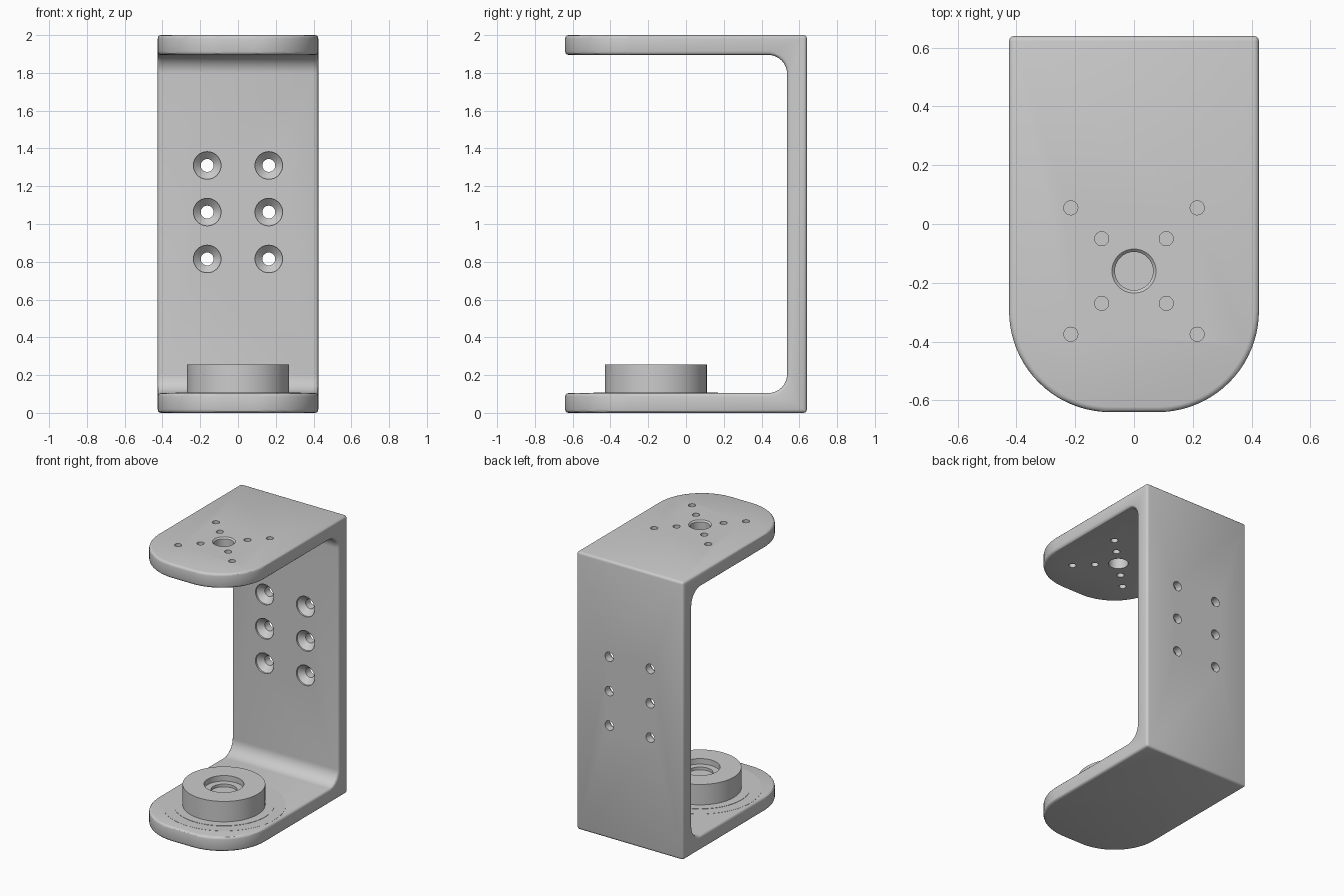
import bpy, bmesh
from math import pi, cos, sin
from mathutils import Matrix, Vector

cube = bpy.data.objects.get("Cube")
if cube:
    bpy.data.objects.remove(cube, do_unlink=True)

grey = bpy.data.materials.new("matte grey")
grey.use_nodes = True
grey.diffuse_color = (0.6, 0.6, 0.6, 1)
grey.node_tree.nodes["Principled BSDF"].inputs["Base Color"].default_value = (0.6, 0.6, 0.6, 1)

HALF_W, HALF_D, HEIGHT, THICK = 0.425, 0.64, 2.0, 0.105
PIVOT_Y = -0.16


def make_object(name, bm):
    bmesh.ops.recalc_face_normals(bm, faces=bm.faces)
    mesh = bpy.data.meshes.new(name)
    bm.to_mesh(mesh)
    bm.free()
    mesh.materials.append(grey)
    obj = bpy.data.objects.new(name, mesh)
    bpy.context.collection.objects.link(obj)
    return obj


def arc(cx, cy, r, start, end, n=20):
    angles = [start + (end - start) * i / n for i in range(n + 1)]
    return [(cx + r * cos(a), cy + r * sin(a)) for a in angles]


def extrude(name, points, depth):
    bm = bmesh.new()
    face = bm.faces.new([bm.verts.new(p) for p in points])
    moved = bmesh.ops.extrude_face_region(bm, geom=[face])["geom"]
    bmesh.ops.translate(bm, vec=depth, verts=[v for v in moved if isinstance(v, bmesh.types.BMVert)])
    return make_object(name, bm)


def lathe(bm, profile, matrix, steps=64):
    """Revolve a closed (radius, height) profile about local z."""
    rings = []
    for i in range(steps):
        a = 2 * pi * i / steps
        rings.append([bm.verts.new(matrix @ Vector((r * cos(a), r * sin(a), z))) for r, z in profile])
    for i in range(steps):
        one, two = rings[i], rings[(i + 1) % steps]
        for j in range(len(profile) - 1):
            bm.faces.new((one[j], two[j], two[j + 1], one[j + 1]))
    bm.faces.new([r[0] for r in rings])
    bm.faces.new([r[-1] for r in rings])


def boolean(obj, cutter, operation):
    mod = obj.modifiers.new(operation.title(), "BOOLEAN")
    mod.operation, mod.object, mod.solver = operation, cutter, "EXACT"
    cutter.hide_render = True


def finish(obj):
    """Bake the modifiers and smooth the curved faces."""
    bpy.ops.object.select_all(action="DESELECT")
    obj.select_set(True)
    bpy.context.view_layer.objects.active = obj
    bpy.ops.object.convert(target="MESH")
    bpy.ops.object.shade_smooth_by_angle(angle=pi / 6)


# C-shaped side profile with filleted inner corners
wall, fillet = HALF_D - THICK, 0.1
low, high = THICK, HEIGHT - THICK
side = [(-0.8, 0), (HALF_D, 0), (HALF_D, HEIGHT), (-0.8, HEIGHT), (-0.8, high)]
side += arc(wall - fillet, high - fillet, fillet, pi / 2, 0, 12)
side += arc(wall - fillet, low + fillet, fillet, 0, -pi / 2, 12)
side += [(-0.8, low)]
bracket = extrude("bracket", [(-0.6, y, z) for y, z in side], (1.2, 0, 0))

# Plan outline with rounded front corners
corner = 0.345
plan = [(HALF_W, 0.8), (-HALF_W, 0.8)]
plan += arc(corner - HALF_W, corner - HALF_D, corner, pi, 1.5 * pi)
plan += arc(HALF_W - corner, corner - HALF_D, corner, 1.5 * pi, 2 * pi)
outline = extrude("outline_cutter", [(x, y, -0.5) for x, y in plan], (0, 0, 3))
boolean(bracket, outline, "INTERSECT")

# Softened edges
bevel = bracket.modifiers.new("Soft edges", "BEVEL")
bevel.width, bevel.segments = 0.018, 3
bevel.limit_method, bevel.angle_limit = "ANGLE", pi / 6
bevel.use_clamp_overlap = False

# Holes in the upper plate
bm = bmesh.new()
centre = Matrix.Translation((0, PIVOT_Y, HEIGHT))
lathe(bm, [(0.065, -0.2), (0.065, -0.01), (0.075, 0), (0.075, 0.1)], centre)
for reach in (0.11, 0.215):
    for sx in (-1, 1):
        for sy in (-1, 1):
            spot = Matrix.Translation((sx * reach, PIVOT_Y + sy * reach, HEIGHT))
            lathe(bm, [(0.024, -0.2), (0.024, 0.1)], spot, 24)

# Countersunk screw holes in the back wall
for x in (-0.163, 0.163):
    for z in (0.815, 1.063, 1.31):
        spot = Matrix.Translation((x, wall, z)) @ Matrix.Rotation(-pi / 2, 4, "X")
        lathe(bm, [(0.073, -0.1), (0.073, 0.012), (0.034, 0.05), (0.034, 0.3)], spot, 32)
holes = make_object("hole_cutter", bm)
boolean(bracket, holes, "DIFFERENCE")
finish(bracket)
for cutter in (outline, holes):
    bpy.data.objects.remove(cutter, do_unlink=True)

# Pivot boss with a stepped recess, and thin rings around its foot
base = Matrix.Translation((0, PIVOT_Y, THICK))
parts = {
    "pivot_boss": [(0.27, -0.02), (0.27, 0.15), (0.13, 0.15), (0.13, 0.11), (0.085, 0.11), (0.085, 0.09)],
    "inner_ring": [(0.33, -0.01), (0.33, 0.003)],
    "outer_ring": [(0.405, -0.01), (0.405, 0.001)],
}
for name, profile in parts.items():
    bm = bmesh.new()
    lathe(bm, profile, base, 96)
    finish(make_object(name, bm))
